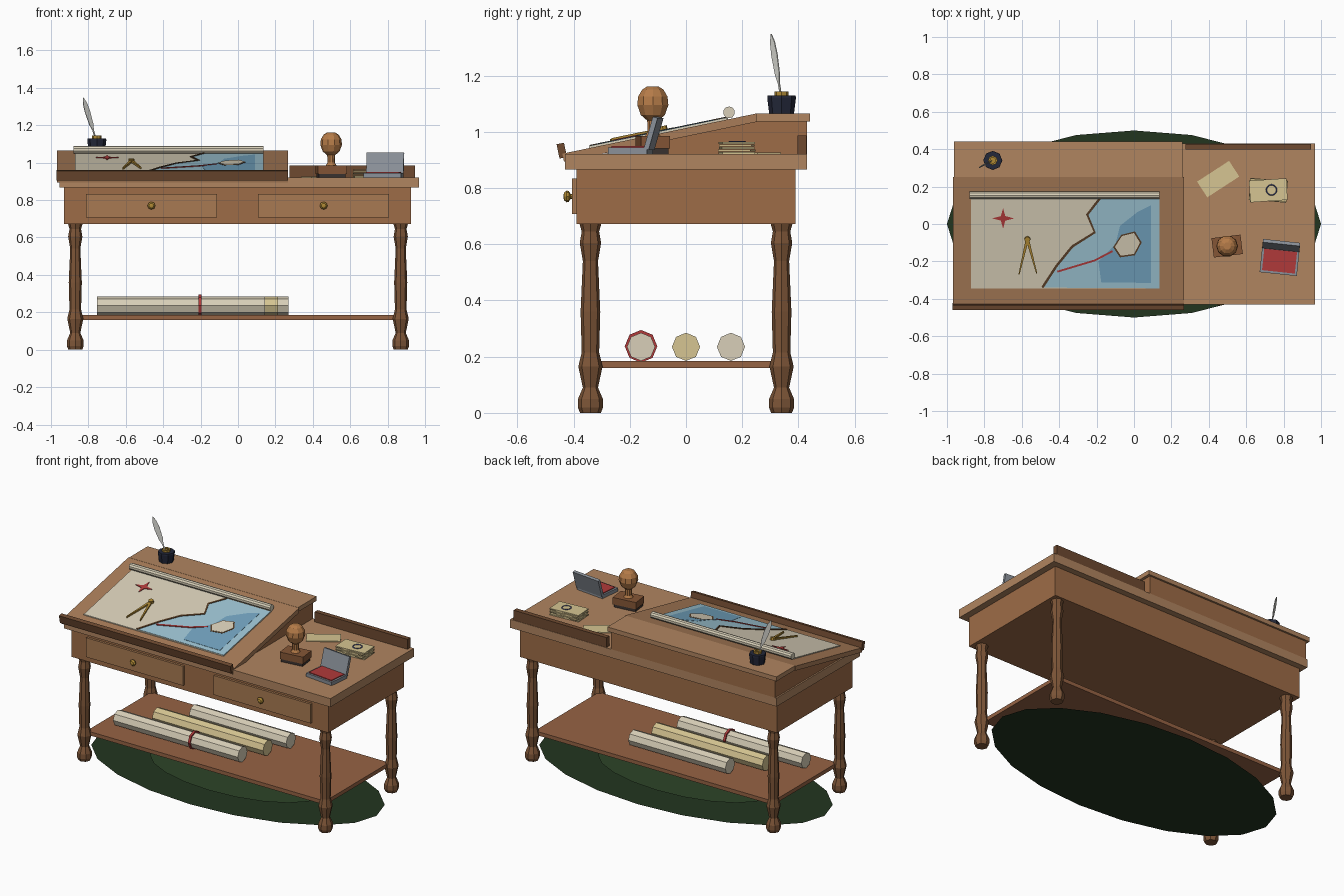
import bpy, bmesh
from math import cos, sin, pi, radians
from mathutils import Vector, Matrix

if "Cube" in bpy.data.objects:
    bpy.data.objects.remove(bpy.data.objects["Cube"])

mats = {}
def mat(hexcol):
    if hexcol not in mats:
        m = bpy.data.materials.new("colour_" + hexcol)
        c = [int(hexcol[i:i + 2], 16) / 255 for i in (0, 2, 4)]
        m.diffuse_color = [((v + 0.055) / 1.055) ** 2.4 for v in c] + [1]
        m.use_nodes = True
        m.node_tree.nodes["Principled BSDF"].inputs["Base Color"].default_value = m.diffuse_color
        mats[hexcol] = m
    return mats[hexcol]

def finish(name, bm, col, matrix=None):
    bmesh.ops.recalc_face_normals(bm, faces=bm.faces[:])
    me = bpy.data.meshes.new(name)
    bm.to_mesh(me)
    bm.free()
    me.materials.append(mat(col))
    ob = bpy.data.objects.new(name, me)
    bpy.context.collection.objects.link(ob)
    if matrix:
        ob.matrix_world = matrix
    return ob

def loft(name, rings, col, matrix=None):
    """Join rings of equal length with quads and cap both ends."""
    bm = bmesh.new()
    vs = [[bm.verts.new(p) for p in r] for r in rings]
    n = len(rings[0])
    for a, b in zip(vs, vs[1:]):
        for i in range(n):
            bm.faces.new((a[i], a[(i + 1) % n], b[(i + 1) % n], b[i]))
    bm.faces.new(vs[0])
    bm.faces.new(vs[-1])
    return finish(name, bm, col, matrix)

def box(name, x, y, z, col, matrix=None):
    q = [(x[0], y[0]), (x[1], y[0]), (x[1], y[1]), (x[0], y[1])]
    return loft(name, [[(a, b, h) for a, b in q] for h in z], col, matrix)

def prism_x(name, poly, x, col):
    return loft(name, [[(h, a, b) for a, b in poly] for h in x], col)

def lathe(name, profile, n, col, loc=(0, 0, 0), axis=(0, 0, 1)):
    rings = [[(r * cos(2 * pi * i / n), r * sin(2 * pi * i / n), z) for i in range(n)]
             for r, z in profile]
    rot = Vector((0, 0, 1)).rotation_difference(Vector(axis)).to_matrix().to_4x4()
    return loft(name, rings, col, Matrix.Translation(loc) @ rot)

def place(x, y, z, deg):
    return Matrix.Translation((x, y, z)) @ Matrix.Rotation(radians(deg), 4, 'Z')

SLOPE = 0.207
def slope_z(y):
    return 1.065 - (0.25 - y) * SLOPE

def decal(name, pts, lo, hi, col):
    """Thin shape lying on the sloped board."""
    return loft(name, [[(x, y, slope_z(y) + h) for x, y in pts] for h in (lo, hi)], col)

def ribbon(pts, w0, w1=None):
    w1 = w0 if w1 is None else w1
    left, right = [], []
    for i, p in enumerate(pts):
        a, b = Vector(pts[max(i - 1, 0)]), Vector(pts[min(i + 1, len(pts) - 1)])
        d = (b - a).normalized()
        w = (w0 + (w1 - w0) * i / (len(pts) - 1)) / 2
        left.append((p[0] - d.y * w, p[1] + d.x * w))
        right.append((p[0] + d.y * w, p[1] - d.x * w))
    return left + right[::-1]

TOP, WOOD, DRAWER, DARK, LEG = "B08560", "9E6C47", "A87A52", "6E4A30", "7E5638"
CREAM, TAN, GOLD, INK, RED = "D8CFB8", "D6C592", "B08A35", "24283A", "B03A3A"

# oval rug
def oval(name, a, b, z, col):
    bm = bmesh.new()
    bm.faces.new([bm.verts.new((a * cos(i * pi / 10), b * sin(i * pi / 10), z)) for i in range(20)])
    finish(name, bm, col)
oval("rug", 1.0, 0.5, 0.001, "22351F")
oval("rug_centre", 0.6, 0.3, 0.015, "2C4428")

# turned legs
leg = [(0.037, 0), (0.045, 0.02), (0.044, 0.05), (0.027, 0.09), (0.043, 0.165), (0.031, 0.215),
       (0.035, 0.36), (0.027, 0.54), (0.038, 0.605), (0.031, 0.645), (0.041, 0.68)]
for sx in (-1, 1):
    for sy in (-1, 1):
        lathe("leg", leg, 8, LEG, (sx * 0.87, sy * 0.34, 0))

# table frame
box("lower_shelf", (-0.86, 0.86), (-0.33, 0.33), (0.16, 0.185), "966344")
box("apron", (-0.93, 0.925), (-0.39, 0.39), (0.672, 0.87), WOOD)
box("table_top", (-0.955, 0.968), (-0.43, 0.43), (0.866, 0.921), TOP)
box("back_rail", (0.275, 0.945), (0.397, 0.428), (0.92, 0.986), DARK)

# drawers with knobs
knob = [(0.008, 0), (0.009, 0.008), (0.019, 0.014), (0.021, 0.022), (0.013, 0.031), (0.004, 0.033)]
for cx in (-0.463, 0.458):
    box("drawer_front", (cx - 0.35, cx + 0.35), (-0.405, -0.38), (0.707, 0.833), DRAWER)
    lathe("drawer_knob", knob, 8, GOLD, (cx, -0.403, 0.77), (0, -1, 0))

# sloped writing desk
prism_x("desk_body", [(-0.32, 0.915), (0.43, 0.915), (0.43, 1.038), (0.25, 1.038)], (-0.945, 0.24), WOOD)
prism_x("sloped_board", [(-0.44, slope_z(-0.44)), (0.25, 1.065), (0.25, 1.035), (-0.434, slope_z(-0.434) - 0.03)],
        (-0.967, 0.266), "A97C58")
box("desk_flat_top", (-0.962, 0.258), (0.25, 0.442), (1.037, 1.066), TOP)
box("pencil_ledge", (-0.97, 0.266), (-0.0135, 0.0135), (-0.026, 0.026), DARK,
    Matrix.Translation((0, -0.442, 0.933)) @ Matrix.Rotation(radians(11.7), 4, 'X'))

# map
decal("map_sheet", [(-0.872, -0.345), (0.137, -0.345), (0.137, 0.15), (-0.872, 0.15)], 0.0, 0.006, CREAM)
lathe("map_curl", [(0.021, 0), (0.021, 1.017)], 10, CREAM, (-0.88, 0.153, 1.069), (1, 0, 0))
coast = [(-0.18, 0.14), (-0.25, 0.05), (-0.21, -0.045), (-0.33, -0.12), (-0.415, -0.225), (-0.49, -0.34)]
decal("sea", coast + [(0.137, -0.344), (0.137, 0.14)], 0.004, 0.008, "9CC3D2")
decal("deep_sea", [(0.09, 0.1), (0.02, 0.065), (-0.075, -0.01), (-0.1, -0.11), (-0.19, -0.2),
                   (-0.175, -0.312), (0.09, -0.315)], 0.006, 0.0095, "72A3BF")
decal("coastline", ribbon(coast, 0.013), 0.006, 0.011, "5A4028")
isle = [(-0.064, -0.064), (0, -0.048), (0.032, -0.1), (0, -0.16), (-0.07, -0.17), (-0.102, -0.122)]
decal("island_outline", [(-0.035 + (x + 0.035) * 1.14, -0.11 + (y + 0.11) * 1.14) for x, y in isle],
      0.006, 0.0105, "5A4028")
decal("island", isle, 0.008, 0.012, CREAM)
decal("sea_route", ribbon([(-0.41, -0.255), (-0.21, -0.195), (-0.115, -0.145)], 0.01), 0.006, 0.012, RED)
star = [((0.06 if i % 2 == 0 else 0.017) * cos(i * pi / 4) - 0.7,
         (0.055 if i % 2 == 0 else 0.017) * sin(i * pi / 4) + 0.03) for i in range(8)]
decal("compass_star", star, 0.004, 0.01, RED)

# dividers lying on the map
for i, tip in enumerate([(-0.615, -0.27), (-0.52, -0.265)]):
    decal("divider_leg", ribbon([(-0.57, -0.08), tip], 0.017, 0.006), 0.007 + 0.002 * i, 0.017 + 0.002 * i, GOLD)
lathe("divider_hinge", [(0.016, 0), (0.016, 0.02)], 8, GOLD, (-0.57, -0.08, slope_z(-0.08) + 0.004), (0, -0.2, 0.98))

# inkwell and quill
lathe("inkwell", [(0.044, 1.064), (0.046, 1.08), (0.051, 1.12), (0.05, 1.13), (0.025, 1.13)], 8, INK, (-0.755, 0.34, 0))
lathe("inkwell_collar", [(0.025, 1.128), (0.025, 1.144), (0.015, 1.144), (0.015, 1.135)], 8, GOLD, (-0.755, 0.34, 0))
base, tip = Vector((-0.752, 0.342, 1.1)), Vector((-0.828, 0.303, 1.348))
side, thick = Vector((0.8, 0.6, 0.3)), Vector((-0.6, 0.8, 0)) * 0.002
outline = [(0, 0.003), (0.3, 0.004), (0.42, 0.012), (0.7, 0.016), (0.88, 0.012), (1, 0.001)]
edge = [base.lerp(tip, t) + side * w for t, w in outline] + \
       [base.lerp(tip, t) - side * w for t, w in outline[::-1]]
loft("quill", [[p - thick for p in edge], [p + thick for p in edge]], "DCDCD6")

# hand stamp
m = place(0.498, -0.118, 0, 7)
box("stamp_pad", (-0.072, 0.072), (-0.047, 0.047), (0.92, 0.945), "3A3230", m)
box("stamp_block", (-0.078, 0.078), (-0.052, 0.052), (0.94, 0.985), "855636", m)
lathe("stamp_handle", [(0.03, 0.983), (0.02, 1.0), (0.021, 1.04), (0.045, 1.06), (0.058, 1.095), (0.055, 1.125),
                       (0.04, 1.15), (0.02, 1.162)], 10, "B57B48", (0.498, -0.118, 0))

# ink pad tin with open lid
m = place(0.778, -0.2, 0.92, -6)
box("ink_tin", (-0.1, 0.1), (-0.068, 0.072), (0, 0.024), "8A9098", m)
box("ink_cushion", (-0.088, 0.088), (-0.056, 0.06), (0.02, 0.029), RED, m)
box("tin_lid", (-0.1, 0.1), (-0.008, 0.01), (0, 0.118), "8A9098",
    m @ Matrix.Translation((0, 0.068, 0.018)) @ Matrix.Rotation(radians(-16), 4, 'X'))

# letters
box("loose_letter", (-0.102, 0.102), (-0.05, 0.05), (0.92, 0.926), TAN, place(0.45, 0.24, 0, 33))
for i, a in enumerate((4, -5, 3, -3, 4)):
    box("stacked_letter", (-0.1, 0.1), (-0.058, 0.058), (0, 0.007), TAN if i % 2 == 0 else "C9B684",
        place(0.718, 0.18, 0.921 + i * 0.009, a))
bpy.ops.mesh.primitive_torus_add(major_radius=0.028, minor_radius=0.003, major_segments=12,
                                 minor_segments=4, location=(0.735, 0.182, 0.965))
bpy.context.object.name = "postmark_ring"
bpy.context.object.data.materials.append(mat("4A5490"))

# rolled maps on the shelf
for x0, x1, y, col in ((-0.755, 0.145, -0.16, CREAM), (-0.585, 0.215, 0, TAN), (-0.43, 0.27, 0.16, CREAM)):
    lathe("rolled_map", [(0.05, 0), (0.05, x1 - x0)], 8, col, (x0, y, 0.235), (1, 0, 0))
lathe("roll_strap", [(0.058, 0), (0.058, 0.015)], 8, RED, (-0.21, -0.16, 0.237), (1, 0, 0))
